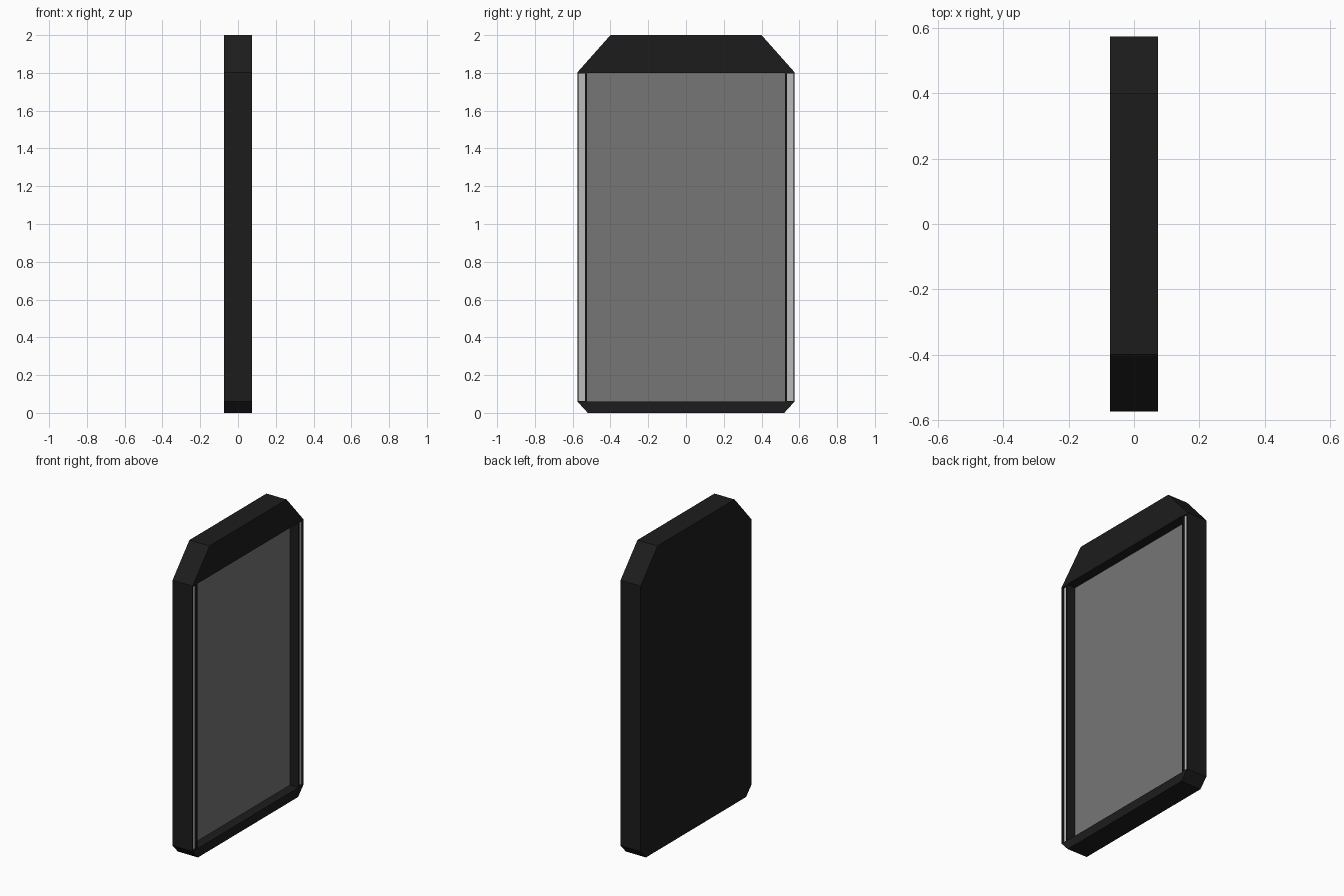
import bpy

if "Cube" in bpy.data.objects:
    bpy.data.objects.remove(bpy.data.objects["Cube"])

FRONT, BACK = 0.073, -0.073


def material(name, v):
    m = bpy.data.materials.new(name)
    m.diffuse_color = (v, v, v, 1)
    m.use_nodes = True
    m.node_tree.nodes["Principled BSDF"].inputs["Base Color"].default_value = m.diffuse_color
    return m


black = material("black_shell", 0.012)
grey = material("screen_grey", 0.18)
pale = material("light_strip", 0.5)


def loft(name, a, b, mat):
    """Solid between two matching 3D outlines."""
    n = len(a)
    faces = [tuple(range(n))[::-1], tuple(range(n, 2 * n))]
    faces += [(i, (i + 1) % n, (i + 1) % n + n, i + n) for i in range(n)]
    mesh = bpy.data.meshes.new(name)
    mesh.from_pydata(a + b, [], faces)
    mesh.materials.append(mat)
    ob = bpy.data.objects.new(name, mesh)
    bpy.context.collection.objects.link(ob)
    return ob


def prism(name, outline, x0, x1, mat):
    return loft(name, [(x0, y, z) for y, z in outline],
                [(x1, y, z) for y, z in outline], mat)


def rect(y0, y1, z0, z1):
    return [(y0, z0), (y1, z0), (y1, z1), (y0, z1)]


def cut(target, cutter):
    cutter.hide_render = True
    cutter.display_type = 'WIRE'
    mod = target.modifiers.new(cutter.name, 'BOOLEAN')
    mod.operation = 'DIFFERENCE'
    mod.solver = 'EXACT'
    mod.object = cutter


# Chamfered slab
half = [(0.52, 0), (0.575, 0.06), (0.575, 1.803), (0.4, 2)]
shell = prism("shell", half + [(-y, z) for y, z in half[::-1]], BACK, FRONT, black)

# Deep screen recess
cut(shell, prism("screen_cutter", rect(-0.525, 0.525, 0.06, 1.8), 0.008, 0.1, black))

# Header recess, sloping inwards towards the bottom
profile = [(FRONT + 0.002, 1.99), (0.02, 1.812), (0.1, 1.812), (0.1, 1.99)]
widths = [0.393, 0.552, 0.552, 0.393]
cut(shell, loft("header_cutter",
                [(x, -w, z) for (x, z), w in zip(profile, widths)],
                [(x, w, z) for (x, z), w in zip(profile, widths)], black))

# Screen panel
prism("screen", rect(-0.525, 0.525, 0.06, 1.8), 0.006, 0.011, grey)

# Light strips in side grooves
for side, s in (("left", -1), ("right", 1)):
    y0, y1 = sorted((s * 0.536, s * 0.569))
    cut(shell, prism(side + "_groove_cutter", rect(y0, y1, 0.063, 1.797), 0.055, 0.1, black))
    prism(side + "_light_strip", rect(y0, y1, 0.063, 1.797), 0.05, 0.062, pale)
